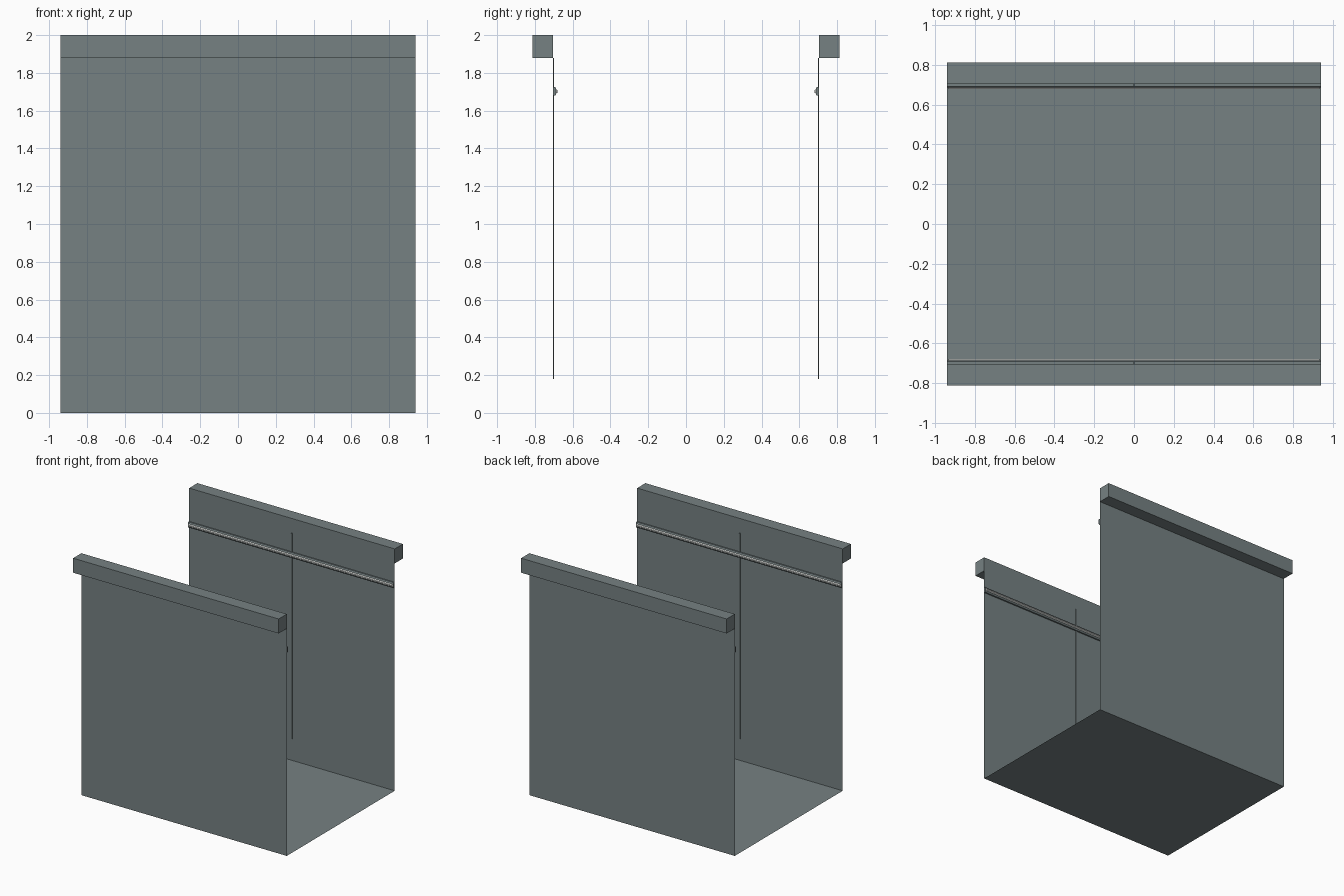
import bpy, bmesh

if "Cube" in bpy.data.objects:
    bpy.data.objects.remove(bpy.data.objects["Cube"])

L = 0.94        # half length along x
W = 0.705       # half width to the wall planes
BEAM_Z = 1.88   # underside of the top beams


def material(name, rgb):
    m = bpy.data.materials.new(name)
    m.diffuse_color = (*rgb, 1)
    m.use_nodes = True
    m.node_tree.nodes["Principled BSDF"].inputs["Base Color"].default_value = m.diffuse_color
    return m


SLATE = material("slate_grey", (0.18, 0.22, 0.225))
PALE = material("pale_grey", (0.72, 0.74, 0.72))


def finish(name, bm, mat, fix=True):
    if fix:
        bmesh.ops.recalc_face_normals(bm, faces=bm.faces)
    me = bpy.data.meshes.new(name)
    bm.to_mesh(me)
    bm.free()
    me.materials.append(mat)
    ob = bpy.data.objects.new(name, me)
    bpy.context.collection.objects.link(ob)
    return ob


def panel(name, corners, mat):
    bm = bmesh.new()
    bm.faces.new([bm.verts.new(c) for c in corners])
    return finish(name, bm, mat, False)


def extrude_x(name, profile, half, mat, inset=0.0, side=1, front=0.0):
    """Closed (y, z) profile swept along x; points with y < front are shortened at the ends."""
    bm = bmesh.new()
    rings = []
    for s in (-1, 1):
        rings.append([bm.verts.new((s * (half - (inset if y < front else 0)), side * y, z))
                      for y, z in profile])
    n = len(profile)
    for i in range(n):
        j = (i + 1) % n
        bm.faces.new((rings[0][i], rings[0][j], rings[1][j], rings[1][i]))
    bm.faces.new(rings[0])
    bm.faces.new(rings[1])
    return finish(name, bm, mat)


def rect(y0, y1, z0, z1):
    return [(y0, z0), (y1, z0), (y1, z1), (y0, z1)]


# Floor sheet
panel("floor", [(-L, -W, 0), (L, -W, 0), (L, W, 0), (-L, W, 0)], SLATE)

for tag, s in (("front", -1), ("back", 1)):
    # Thin wall sheet
    corners = [(-L, s * W, 0), (L, s * W, 0), (L, s * W, BEAM_Z), (-L, s * W, BEAM_Z)]
    panel(tag + "_wall", corners if s < 0 else corners[::-1], SLATE)

    # Square beam on the outer side of the wall top
    extrude_x(tag + "_beam", rect(W, 0.812, BEAM_Z, 2.0), L, SLATE, side=s)

    # Narrow vertical seam strip in the middle of the wall
    extrude_x(tag + "_seam_strip", rect(0.698, 0.7045, 0.18, BEAM_Z), 0.005, SLATE, side=s)

    # Rail backing with chamfered lips
    backing = [(0.7045, 1.680), (0.692, 1.680), (0.687, 1.688),
               (0.687, 1.717), (0.692, 1.725), (0.7045, 1.725)]
    extrude_x(tag + "_rail_backing", backing, L, SLATE, side=s)

    # Pale trim on the rail, chamfered on its edges and ends
    trim = [(0.687, 1.692), (0.682, 1.694), (0.679, 1.698),
            (0.679, 1.707), (0.682, 1.711), (0.687, 1.713)]
    extrude_x(tag + "_rail_trim", trim, L - 0.003, PALE, inset=0.006, side=s, front=0.684)
